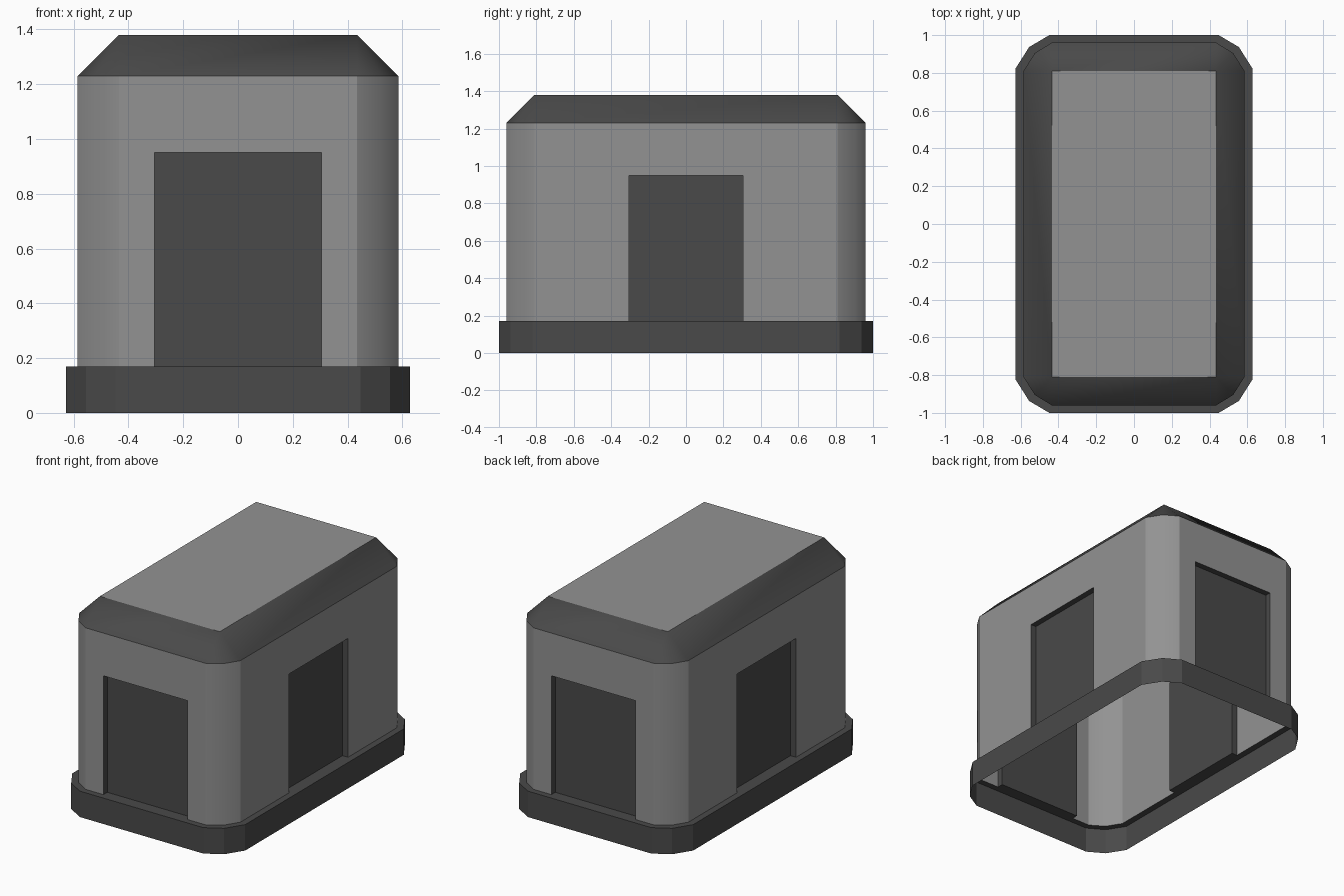
import bpy
import math
from mathutils import Vector

if "Cube" in bpy.data.objects:
    bpy.data.objects.remove(bpy.data.objects["Cube"])

Z_BASE, Z_DOOR, Z_WALL, Z_TOP = 0.17, 0.95, 1.23, 1.38
DOOR_HALF, DOOR_DEPTH = 0.305, 0.04


def material(name, value):
    mat = bpy.data.materials.new(name)
    mat.diffuse_color = (value, value, value, 1)
    mat.use_nodes = True
    mat.node_tree.nodes["Principled BSDF"].inputs["Base Color"].default_value = mat.diffuse_color
    return mat


dark = material("dark_trim", 0.067)
light = material("light_body", 0.29)


def make(name, verts, faces, mat):
    mesh = bpy.data.meshes.new(name)
    mesh.from_pydata(verts, [], faces)
    mesh.materials.append(mat)
    obj = bpy.data.objects.new(name, mesh)
    bpy.context.collection.objects.link(obj)
    return obj


def smooth(obj):
    """Blend the gentle corner folds, keep the big sides flat."""
    bpy.ops.object.select_all(action='DESELECT')
    bpy.context.view_layer.objects.active = obj
    obj.select_set(True)
    bpy.ops.object.shade_smooth_by_angle(angle=math.radians(30))
    obj.modifiers.new("flat_sides", 'WEIGHTED_NORMAL').keep_sharp = True


def outline(hx, hy, ax, ay, mx, my):
    """Counter-clockwise rectangle with two-segment corners, 12 points."""
    q = [(hx, ay), (mx, my), (ax, hy)]
    pts = [(x, -y) for x, y in reversed(q)] + q
    return [Vector(p) for p in pts] + [Vector((-x, -y)) for x, y in pts]


def ring(n, lo, hi):
    return [(lo + i, lo + (i + 1) % n, hi + (i + 1) % n, hi + i) for i in range(n)]


def at(p, z):
    return (p.x, p.y, z)


wall = outline(0.585, 0.96, 0.435, 0.81, 0.525, 0.905)
foot = outline(0.628, 1.0, 0.448, 0.822, 0.555, 0.937)
N = len(wall)

# Base: open skirt with a ledge running in to the walls
make("base_skirt",
     [at(p, 0) for p in foot] + [at(p, Z_BASE) for p in foot] + [at(p, Z_BASE) for p in wall],
     ring(N, 0, N) + ring(N, N, 2 * N), dark)

# Walls: rounded corners, and a doorway cut in each flat side
verts = [at(p, Z_BASE) for p in wall] + [at(p, Z_WALL) for p in wall]
faces = []
side_names = {11: "front", 2: "right", 5: "back", 8: "left"}
for i in range(N):
    j = (i + 1) % N
    if i not in side_names:
        faces.append((i, j, N + j, N + i))
        continue
    mid, t = (wall[i] + wall[j]) / 2, (wall[j] - wall[i]).normalized()
    inward = Vector((-t.y, t.x)) * DOOR_DEPTH
    l, r = mid - t * DOOR_HALF, mid + t * DOOR_HALF
    opening = [at(l, Z_BASE), at(l, Z_DOOR), at(r, Z_DOOR), at(r, Z_BASE)]
    k = len(verts)
    verts += opening
    faces.append((i, k, k + 1, k + 2, k + 3, j, N + j, N + i))
    # Recessed door: jambs, head, sill and back panel
    back = [at(p + inward, z) for p, z in
            ((l, Z_BASE), (l, Z_DOOR), (r, Z_DOOR), (r, Z_BASE))]
    make(side_names[i] + "_door", opening + back, ring(4, 0, 4) + [(7, 6, 5, 4)], dark)
smooth(make("walls", verts, faces, light))

# Roof: sloped edge whose corners converge on the flat top
top = [(0.435, -0.81, Z_TOP), (0.435, 0.81, Z_TOP), (-0.435, 0.81, Z_TOP), (-0.435, -0.81, Z_TOP)]
slopes = []
for c in range(4):
    a = 3 * c
    slopes += [(a, a + 1, N + c), (a + 1, a + 2, N + c),
               (a + 2, (a + 3) % N, N + (c + 1) % 4, N + c)]
smooth(make("roof_edge", [at(p, Z_WALL) for p in wall] + top, slopes, dark))
make("roof_top", top, [(0, 1, 2, 3)], light)
